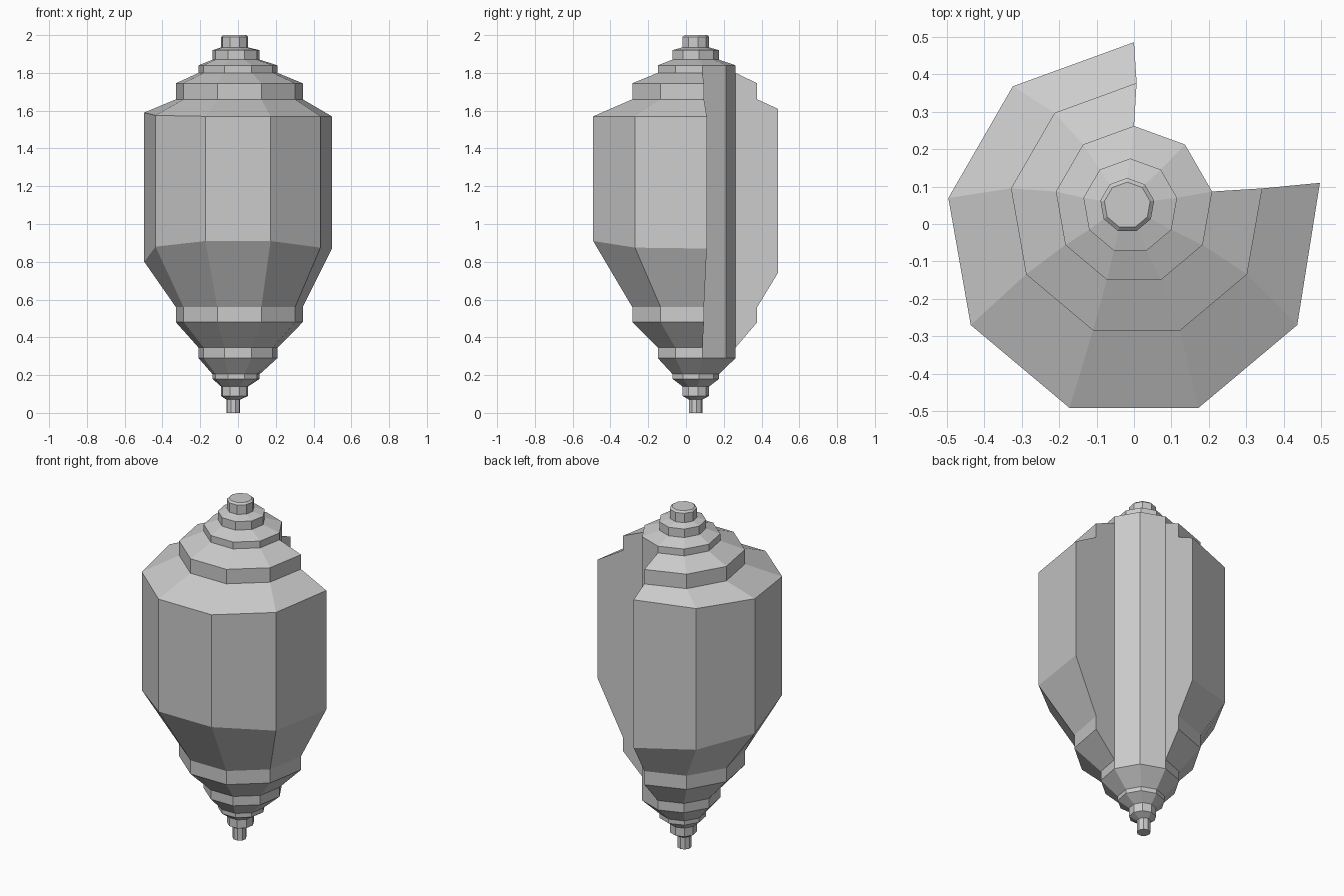
import bpy
from math import sin, cos, radians

if "Cube" in bpy.data.objects:
    bpy.data.objects.remove(bpy.data.objects["Cube"])


def ring(cx, cy, r, z, angles):
    return [(cx + r * cos(radians(a)), cy + r * sin(radians(a)), z) for a in angles]


def make_object(name, rings, closed):
    """Skin a stack of rings (top to bottom) and close its open ends."""
    n = len(rings[0])
    verts = [v for rg in rings for v in rg]
    faces = []
    for k in range(len(rings) - 1):
        for i in range(n if closed else n - 1):
            j = (i + 1) % n
            faces.append((k * n + i, (k + 1) * n + i, (k + 1) * n + j, k * n + j))
    if closed:
        faces.append(tuple(range(n)))
        faces.append(tuple(reversed(range(len(verts) - n, len(verts)))))
    else:
        first = [k * n for k in range(len(rings))]
        faces.append(tuple(reversed(first)))
        faces.append(tuple(i + n - 1 for i in first))
    mesh = bpy.data.meshes.new(name)
    mesh.from_pydata(verts, [], faces)
    mesh.update()
    obj = bpy.data.objects.new(name, mesh)
    bpy.context.collection.objects.link(obj)
    return obj


# Inner core: complete nine-sided stepped column
full = [90 + 40 * i for i in range(9)]
core = [
    (-0.018, 0.05, 0.062, 2.0), (-0.018, 0.05, 0.073, 1.99),
    (-0.018, 0.05, 0.073, 1.935), (-0.01, 0.048, 0.127, 1.92),
    (-0.01, 0.048, 0.127, 1.87), (0, 0.05, 0.212, 1.84),
    (0, 0.05, 0.212, 0.29), (-0.01, 0.048, 0.127, 0.205),
    (-0.01, 0.048, 0.127, 0.18), (-0.018, 0.05, 0.073, 0.14),
    (-0.018, 0.05, 0.073, 0.09), (-0.025, 0.05, 0.037, 0.07),
    (-0.025, 0.05, 0.037, 0.0),
]
make_object("inner_core", [ring(*c, full) for c in core], True)

# Outer whorl: same nine sides, open for two sides at the back right
part = full[:8]
top_z = [1.61, 1.60, 1.59, 1.575, 1.57, 1.57, 1.57, 1.57]
low_z = [0.74, 0.77, 0.80, 0.88, 0.91, 0.91, 0.875, 0.87]


def outer_ring(heights):
    pts = [(x, y, z) for (x, y, _), z in zip(ring(0, -0.018, 0.504, 0, part), heights)]
    pts[-1] = (0.497, 0.11, heights[-1])
    return pts


whorl = [
    ring(0, 0.05, 0.212, 1.80, part),
    ring(0.007, 0.036, 0.341, 1.745, part),
    ring(0.007, 0.036, 0.341, 1.66, part),
    outer_ring(top_z),
    outer_ring(low_z),
    ring(0.007, 0.036, 0.341, 0.56, part),
    ring(0.007, 0.036, 0.341, 0.48, part),
    ring(0, 0.05, 0.212, 0.345, part),
]
make_object("outer_whorl", whorl, False)
